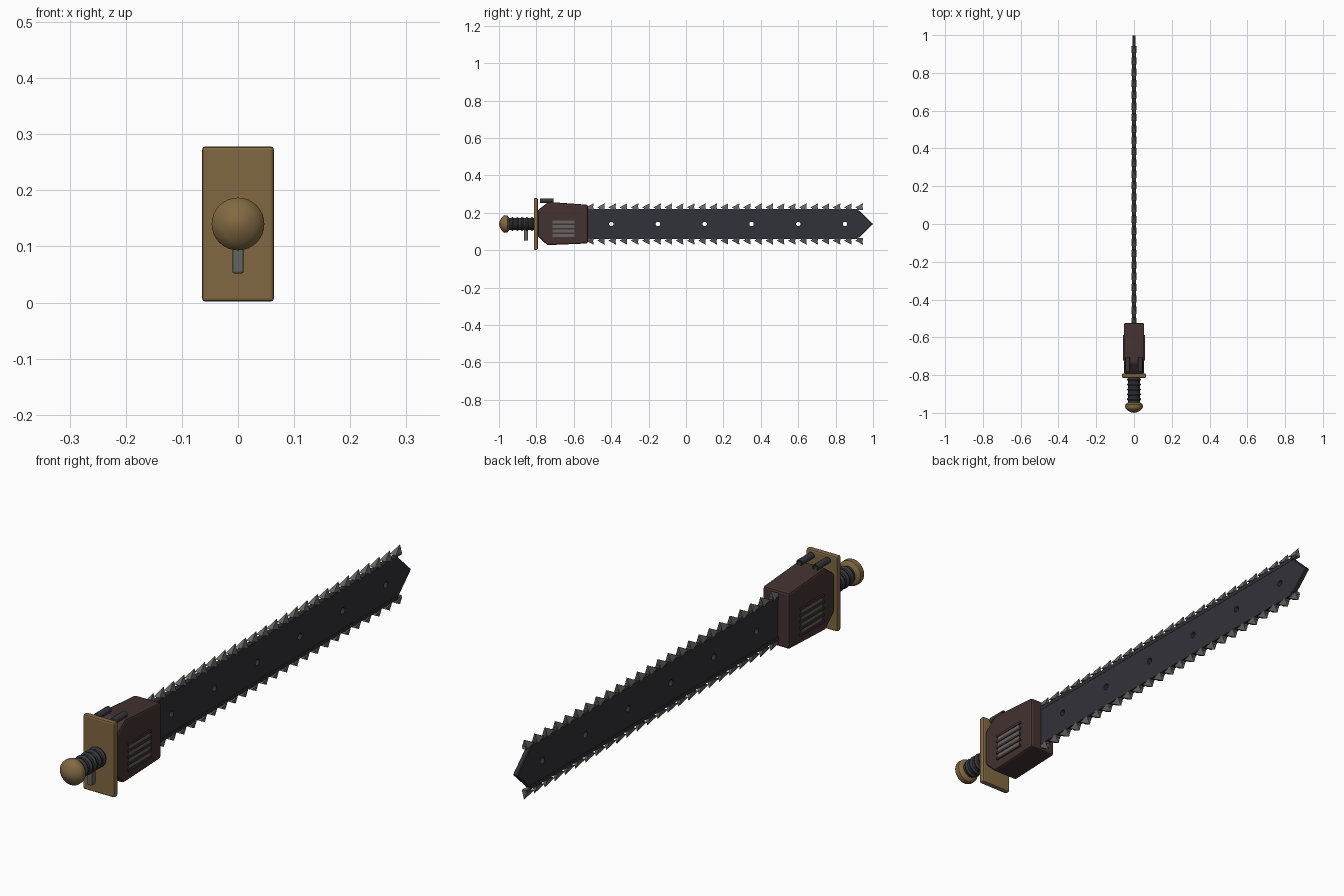
import bpy, bmesh, math
from mathutils import Matrix, Vector

if "Cube" in bpy.data.objects:
    bpy.data.objects.remove(bpy.data.objects["Cube"])

MID = 0.14  # height of the long axis


def material(name, r, g, b):
    m = bpy.data.materials.new(name)
    m.use_nodes = True
    m.diffuse_color = (r, g, b, 1)
    m.node_tree.nodes["Principled BSDF"].inputs["Base Color"].default_value = (r, g, b, 1)
    return m


brass = material("aged brass", 0.22, 0.14, 0.055)
maroon = material("dark maroon", 0.058, 0.032, 0.031)
steel = material("dark steel", 0.031, 0.031, 0.041)
rubber = material("black rubber", 0.036, 0.038, 0.045)
grey = material("worn grey", 0.125, 0.125, 0.12)


def finish(name, bm, mat, bevel=0, segments=1, smooth=False):
    bmesh.ops.recalc_face_normals(bm, faces=bm.faces)
    mesh = bpy.data.meshes.new(name)
    bm.to_mesh(mesh)
    bm.free()
    mesh.materials.append(mat)
    ob = bpy.data.objects.new(name, mesh)
    bpy.context.collection.objects.link(ob)
    if bevel:
        mod = ob.modifiers.new("bevel", "BEVEL")
        mod.width, mod.segments = bevel, segments
        mod.limit_method = "ANGLE"
    if smooth:
        bpy.ops.object.select_all(action="DESELECT")
        ob.select_set(True)
        bpy.context.view_layer.objects.active = ob
        bpy.ops.object.shade_smooth_by_angle(angle=math.radians(40))
    return ob


def add_box(bm, center, size):
    bmesh.ops.create_cube(bm, size=1, matrix=Matrix.Translation(center) @ Matrix.Diagonal((*size, 1)))


def box(name, center, size, mat, bevel=0):
    bm = bmesh.new()
    add_box(bm, center, size)
    return finish(name, bm, mat, bevel, 2)


def slab(name, outline, half, mat, bevel=0, segments=1):
    """Side outline of (y, z) points extruded across x."""
    bm = bmesh.new()
    face = bm.faces.new([bm.verts.new((-half, y, z)) for y, z in outline])
    out = bmesh.ops.extrude_face_region(bm, geom=[face])
    bmesh.ops.translate(bm, vec=(2 * half, 0, 0), verts=[v for v in out["geom"] if isinstance(v, bmesh.types.BMVert)])
    return finish(name, bm, mat, bevel, segments)


def lathe(name, profile, mat, x=0, z=MID, steps=32):
    """Profile of (y, radius) points turned about a y-parallel axis."""
    bm = bmesh.new()
    verts = [bm.verts.new((x, y, z + r)) for y, r in profile]
    edges = [bm.edges.new(pair) for pair in zip(verts, verts[1:])]
    bmesh.ops.spin(bm, geom=verts + edges, cent=(x, 0, z), axis=(0, 1, 0), angle=math.tau, steps=steps)
    bmesh.ops.remove_doubles(bm, verts=bm.verts, dist=1e-5)
    return finish(name, bm, mat, smooth=True)


# Pommel and ribbed grip
lathe("pommel", [(-1, 0), (-0.997, 0.014), (-0.988, 0.032), (-0.976, 0.045), (-0.97, 0.047),
                 (-0.955, 0.046), (-0.944, 0.032), (-0.944, 0)], brass)
lathe("grip", [(-0.95, 0), (-0.95, 0.031), (-0.79, 0.031), (-0.79, 0)], rubber)
for i in range(5):
    y = -0.928 + i * 0.026
    lathe(f"grip_ring_{i + 1}", [(y - 0.008, 0.03), (y - 0.005, 0.035), (y, 0.037),
                                 (y + 0.005, 0.035), (y + 0.008, 0.03)], rubber)

# Guard and trigger
box("guard", (0, -0.803, MID), (0.128, 0.022, 0.277), brass, 0.006)
box("trigger", (0, -0.856, 0.082), (0.02, 0.022, 0.06), grey, 0.003)

# Motor housing
slab("motor_housing", [(-0.792, 0.075), (-0.742, 0.027), (-0.525, 0.036), (-0.525, 0.243),
                       (-0.735, 0.258), (-0.792, 0.215)], 0.054, maroon, 0.008, 2)

# Side vents: grey panel behind dark slats
for side, x in (("right", -1), ("left", 1)):
    box(f"vent_panel_{side}", (x * 0.053, -0.655, 0.115), (0.006, 0.12, 0.1), grey)
    bm = bmesh.new()
    for i in range(5):
        add_box(bm, (x * 0.055, -0.655, 0.067 + i * 0.024), (0.008, 0.136, 0.009))
    finish(f"vent_slats_{side}", bm, maroon)

# Twin hollow exhaust pipes
for side, x in (("right", -0.033), ("left", 0.033)):
    lathe(f"exhaust_{side}", [(-0.78, 0), (-0.78, 0.012), (-0.708, 0.012), (-0.708, 0.008),
                              (-0.725, 0.008), (-0.725, 0)], rubber, x, 0.264, 16)

# Blade with round holes cut through
blade = slab("blade", [(-0.55, 0.068), (0.925, 0.068), (1, MID), (0.925, 0.212), (-0.55, 0.212)],
             0.009, steel, 0.003)
bm = bmesh.new()
for i in range(6):
    turn = Matrix.Translation((0, -0.4 + i * 0.25, MID)) @ Matrix.Rotation(math.pi / 2, 4, "Y")
    bmesh.ops.create_cone(bm, cap_ends=True, segments=16, radius1=0.012, radius2=0.012, depth=0.1, matrix=turn)
cutter = finish("hole_cutter", bm, steel)
cutter.hide_render = True
cutter.hide_set(True)
cut = blade.modifiers.new("holes", "BOOLEAN")
cut.object, cut.solver = cutter, "EXACT"

# Chain on both edges: rail, links and forward-leaning teeth
PITCH = 0.06
for edge, s in (("top", 1), ("bottom", -1)):
    box(f"chain_rail_{edge}", (0, 0.195, MID + s * 0.073), (0.02, 1.45, 0.013), steel)
    links, teeth = bmesh.new(), bmesh.new()
    for i in range(25):
        y = -0.51 + i * PITCH
        add_box(links, (0, y, MID + s * 0.081), (0.014, 0.03, 0.012))
        base = [teeth.verts.new((dx * 0.012, y + dy, MID + s * h))
                for dx, dy, h in ((-1, -0.026, 0.088), (1, -0.026, 0.088), (1, 0.012, 0.078), (-1, 0.012, 0.078))]
        tip = teeth.verts.new((0, y + 0.016, MID + s * 0.111))
        teeth.faces.new(base)
        for k in range(4):
            teeth.faces.new((base[k], base[(k + 1) % 4], tip))
    finish(f"chain_links_{edge}", links, grey)
    finish(f"chain_teeth_{edge}", teeth, grey)
